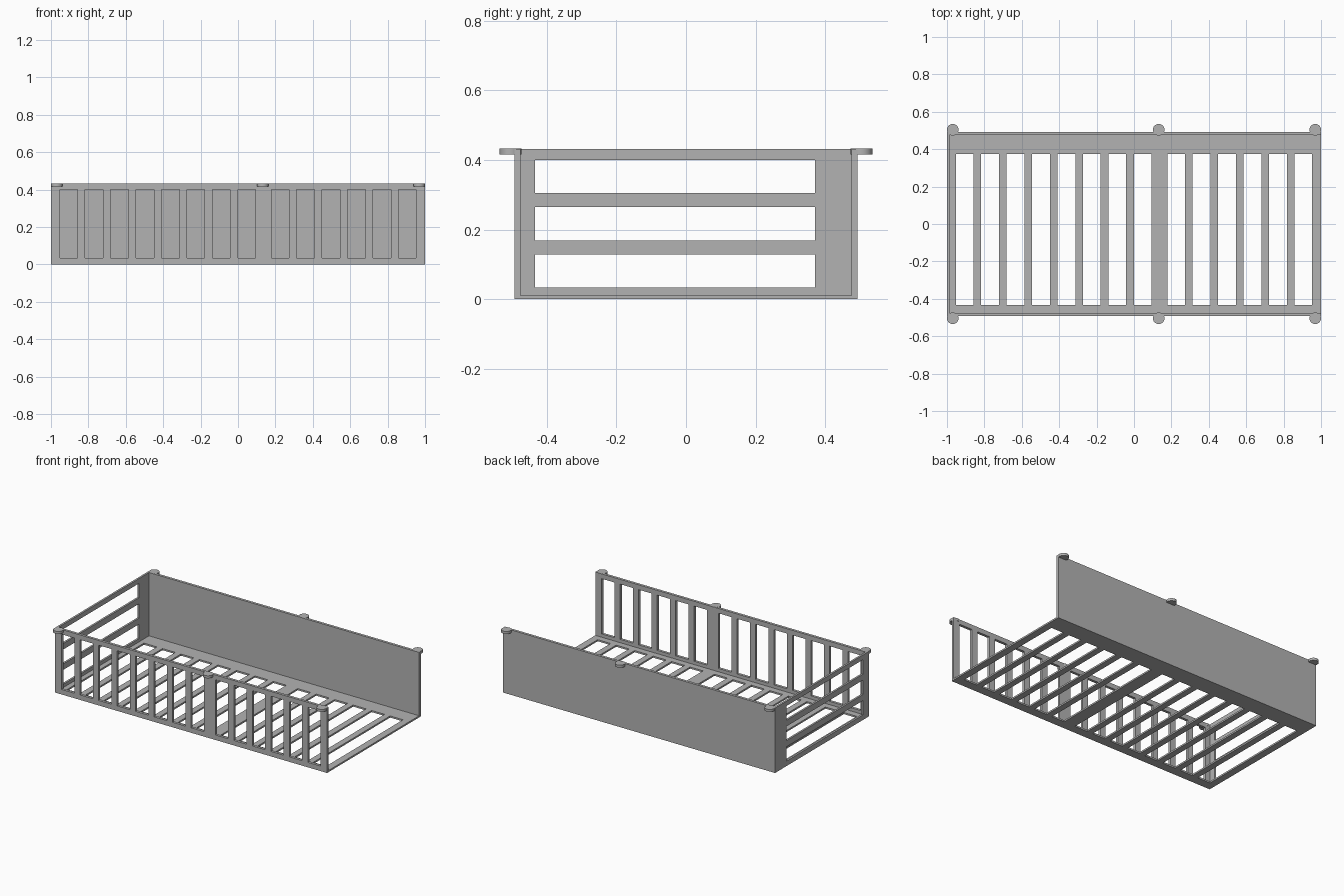
import bpy, bmesh
from mathutils import Vector

cube = bpy.data.objects.get("Cube")
if cube:
    bpy.data.objects.remove(cube, do_unlink=True)

# One plain grey for the whole model
grey = bpy.data.materials.new("plain grey")
grey.use_nodes = True
colour = (0.45, 0.45, 0.45, 1)
grey.diffuse_color = colour
grey.node_tree.nodes["Principled BSDF"].inputs["Base Color"].default_value = colour

# Overall sizes
HALF_X, HALF_Y, HEIGHT = 1.0, 0.4925, 0.432
WALL, FLOOR, END = 0.0175, 0.011, 0.013
INNER_Y = HALF_Y - WALL
HOLE_LOW, HOLE_HIGH = 0.033, 0.4


def finish(name, bm):
    bmesh.ops.recalc_face_normals(bm, faces=bm.faces)
    mesh = bpy.data.meshes.new(name)
    bm.to_mesh(mesh)
    bm.free()
    mesh.materials.append(grey)
    obj = bpy.data.objects.new(name, mesh)
    bpy.context.collection.objects.link(obj)
    return obj


def panel(name, origin, u_axis, v_axis, depth, u_range, v_range, u_holes=(), v_holes=()):
    """Flat board with a rectangular opening wherever a u span meets a v span."""
    origin, u_axis, v_axis = Vector(origin), Vector(u_axis), Vector(v_axis)
    us = sorted(set(u_range) | {c for h in u_holes for c in h})
    vs = sorted(set(v_range) | {c for h in v_holes for c in h})
    bm = bmesh.new()
    grid = [[bm.verts.new(origin + u_axis * u + v_axis * v) for v in vs] for u in us]
    for i in range(len(us) - 1):
        for j in range(len(vs) - 1):
            if (us[i], us[i + 1]) in u_holes and (vs[j], vs[j + 1]) in v_holes:
                continue
            bm.faces.new((grid[i][j], grid[i + 1][j], grid[i + 1][j + 1], grid[i][j + 1]))
    new = bmesh.ops.extrude_face_region(bm, geom=bm.faces[:])["geom"]
    bmesh.ops.translate(bm, vec=Vector(depth), verts=[g for g in new if isinstance(g, bmesh.types.BMVert)])
    return finish(name, bm)


def spans(start, count, pitch, width):
    return [(start + i * pitch, start + i * pitch + width) for i in range(count)]


# Openings: eight left of the wide centre slat, six right of it
slots = spans(-0.953, 8, 0.136, 0.095) + spans(0.178, 6, 0.136, 0.095)
X, Y, Z = (1, 0, 0), (0, 1, 0), (0, 0, 1)
full_x, full_z = (-HALF_X, HALF_X), (0, HEIGHT)

# Slatted floor, slatted front, solid back, railed end
panel("floor", (0, 0, 0), X, Y, (0, 0, FLOOR), full_x, (-INNER_Y, INNER_Y),
      slots, [(-0.433, 0.373)])
panel("front_wall", (0, -HALF_Y, 0), X, Z, (0, WALL, 0), full_x, full_z,
      slots, [(HOLE_LOW, HOLE_HIGH)])
panel("back_wall", (0, HALF_Y, 0), X, Z, (0, -WALL, 0), full_x, full_z)
panel("end_wall", (-HALF_X, 0, 0), Y, Z, (END, 0, 0), (-INNER_Y, INNER_Y), (FLOOR, HEIGHT),
      [(-0.433, 0.371)], spans(HOLE_LOW, 3, 0.1358, 0.0955))

# Round mounting tabs along both top edges
TAB_R, TAB_H = 0.031, 0.017
for side, y in (("front", -0.504), ("back", 0.504)):
    for place, x in (("right", TAB_R - HALF_X), ("middle", 0.132), ("left", HALF_X - TAB_R)):
        bm = bmesh.new()
        bmesh.ops.create_cone(bm, cap_ends=True, segments=32, radius1=TAB_R, radius2=TAB_R, depth=TAB_H)
        bmesh.ops.translate(bm, vec=(x, y, HEIGHT + 0.001 - TAB_H / 2), verts=bm.verts)
        tab = finish(f"{side}_{place}_tab", bm)
        bpy.ops.object.select_all(action="DESELECT")
        tab.select_set(True)
        bpy.context.view_layer.objects.active = tab
        bpy.ops.object.shade_smooth_by_angle()
